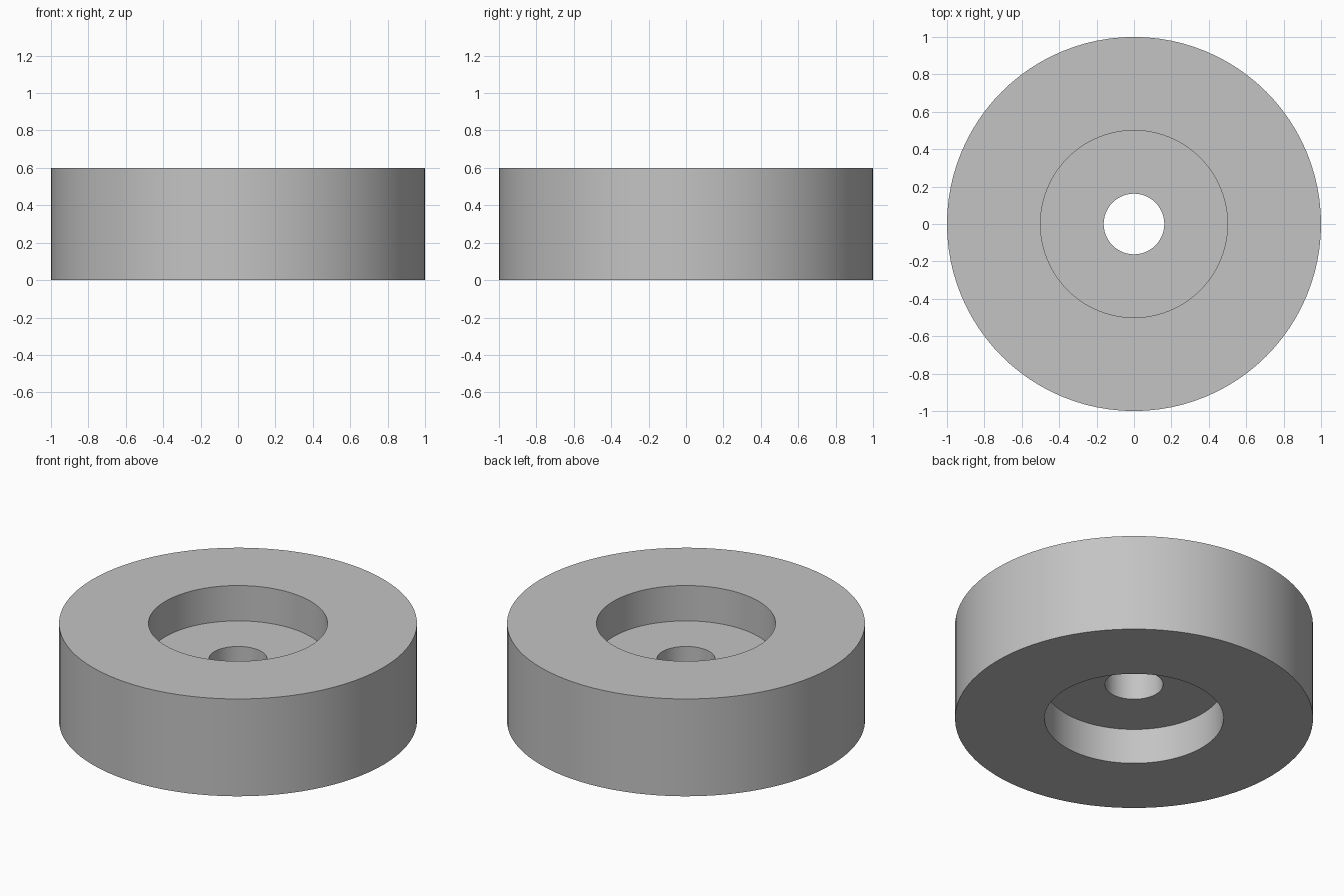
import bpy, bmesh, math

cube = bpy.data.objects.get("Cube")
if cube:
    bpy.data.objects.remove(cube, do_unlink=True)

# Overall sizes
OUTER_R, RECESS_R, BORE_R = 1.0, 0.5, 0.162
HEIGHT, RECESS_DEPTH = 0.6, 0.218
SEGMENTS = 96

# Plain grey material
grey = bpy.data.materials.new("plain grey")
grey.use_nodes = True
colour = (0.55, 0.55, 0.55, 1.0)
grey.diffuse_color = colour
grey.node_tree.nodes["Principled BSDF"].inputs["Base Color"].default_value = colour

# Half section of the wheel: rim, recess on both sides, web and bore
low, high = RECESS_DEPTH, HEIGHT - RECESS_DEPTH
section = [(OUTER_R, 0), (OUTER_R, HEIGHT), (RECESS_R, HEIGHT), (RECESS_R, high),
           (BORE_R, high), (BORE_R, low), (RECESS_R, low), (RECESS_R, 0)]

# Revolve the closed section around z
bm = bmesh.new()
verts = [bm.verts.new((r, 0, z)) for r, z in section]
edges = [bm.edges.new((v, verts[(i + 1) % len(verts)])) for i, v in enumerate(verts)]
bmesh.ops.spin(bm, geom=verts + edges, cent=(0, 0, 0), axis=(0, 0, 1),
               angle=math.tau, steps=SEGMENTS, use_merge=True)
bmesh.ops.remove_doubles(bm, verts=bm.verts[:], dist=0.0001)
bmesh.ops.recalc_face_normals(bm, faces=bm.faces[:])
mesh = bpy.data.meshes.new("recessed_wheel")
bm.to_mesh(mesh)
bm.free()
mesh.materials.append(grey)

wheel = bpy.data.objects.new("recessed_wheel", mesh)
bpy.context.collection.objects.link(wheel)

# Smooth round walls with crisp rims
bpy.ops.object.select_all(action='DESELECT')
wheel.select_set(True)
bpy.context.view_layer.objects.active = wheel
bpy.ops.object.shade_smooth_by_angle(angle=math.radians(30))
